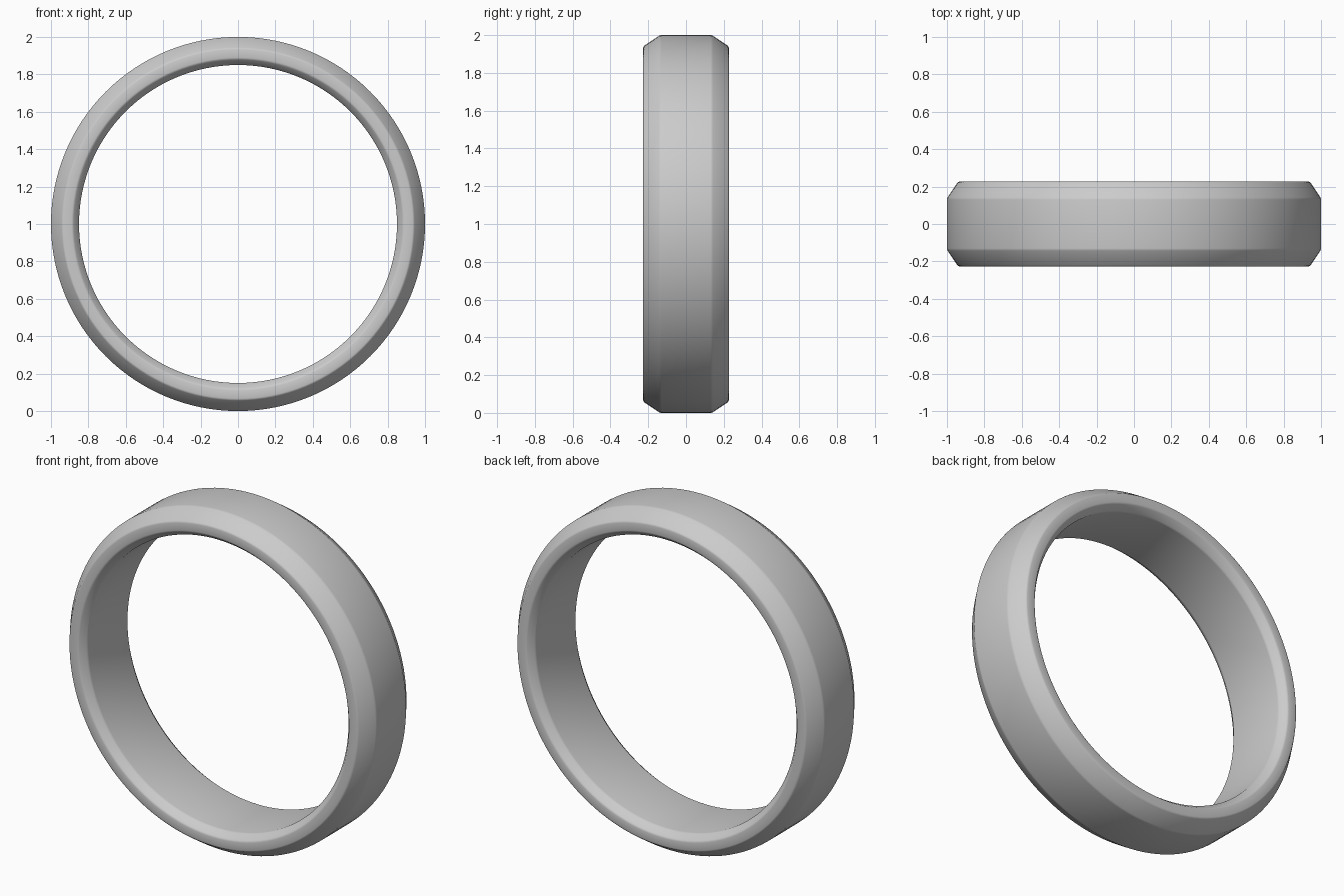
import bpy, bmesh, math

if "Cube" in bpy.data.objects:
    bpy.data.objects.remove(bpy.data.objects["Cube"])

SEGMENTS = 128

# Half cross-section (radius, y), mirrored to give the closed band profile
half = [(1.0, 0.137), (0.94, 0.227), (0.883, 0.227), (0.85, 0.185)]
profile = half + [(r, -y) for r, y in reversed(half)]

# Ring: profile swept around the y axis
bm = bmesh.new()
rings = []
for i in range(SEGMENTS):
    a = 2 * math.pi * i / SEGMENTS
    rings.append([bm.verts.new((r * math.cos(a), y, 1 + r * math.sin(a)))
                  for r, y in profile])
n = len(profile)
for i in range(SEGMENTS):
    p, q = rings[i], rings[(i + 1) % SEGMENTS]
    for j in range(n):
        k = (j + 1) % n
        bm.faces.new((p[j], p[k], q[k], q[j]))
bmesh.ops.recalc_face_normals(bm, faces=bm.faces)

mesh = bpy.data.meshes.new("ring_band")
bm.to_mesh(mesh)
bm.free()
ring = bpy.data.objects.new("ring_band", mesh)
bpy.context.collection.objects.link(ring)

# Slightly softened chamfer edges
bevel = ring.modifiers.new("soft_edges", 'BEVEL')
bevel.width = 0.007
bevel.segments = 2
bevel.limit_method = 'ANGLE'
bevel.angle_limit = math.radians(20)

bpy.context.view_layer.objects.active = ring
ring.select_set(True)
bpy.ops.object.shade_smooth_by_angle(angle=math.radians(65))
